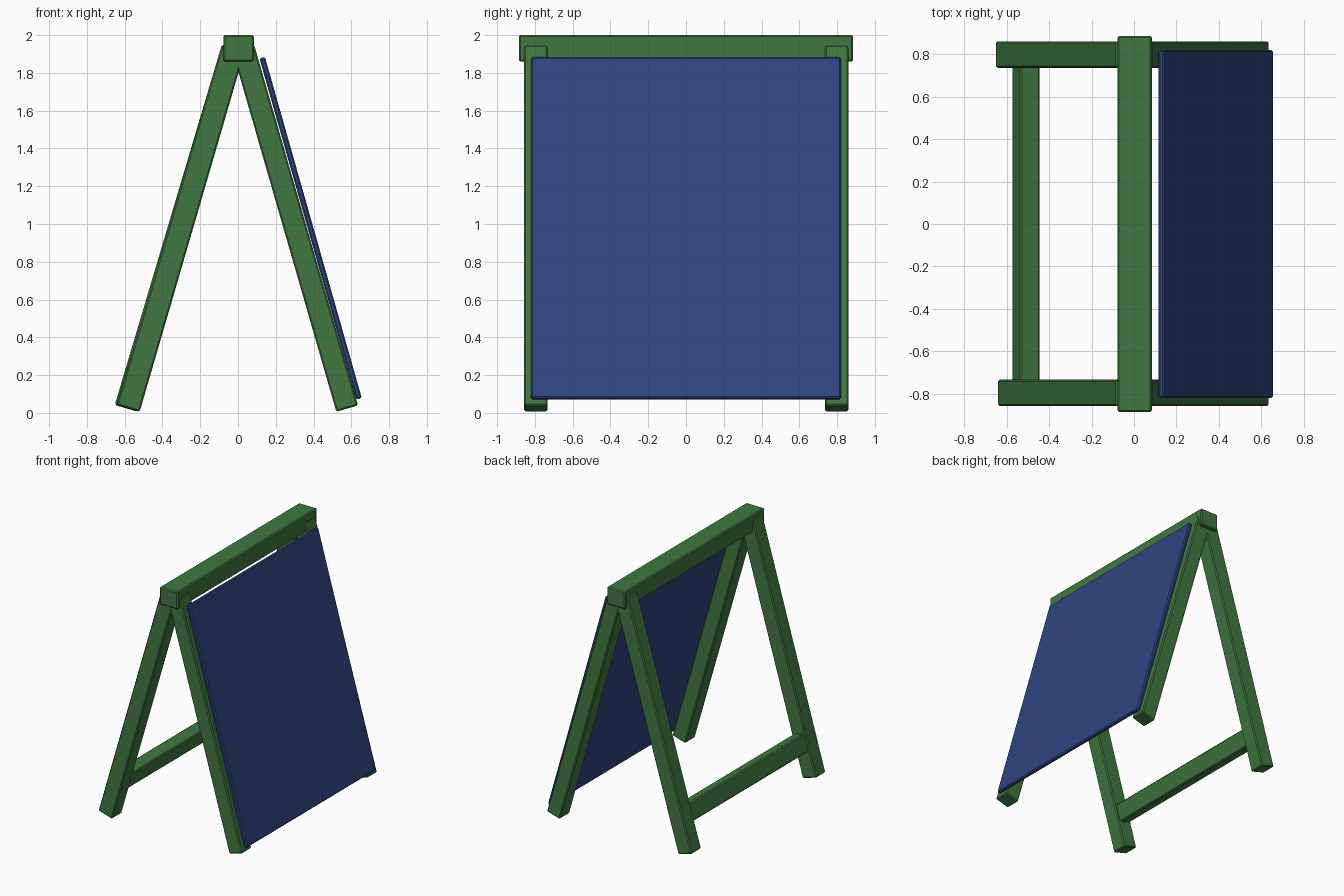
import bpy
from math import atan2
from mathutils import Vector

if "Cube" in bpy.data.objects:
    bpy.data.objects.remove(bpy.data.objects["Cube"])


def material(name, rgb):
    m = bpy.data.materials.new(name)
    m.diffuse_color = (*rgb, 1)
    m.use_nodes = True
    m.node_tree.nodes["Principled BSDF"].inputs["Base Color"].default_value = m.diffuse_color
    return m


green = material("green_paint", (0.05, 0.19, 0.05))
blue = material("blue_board", (0.028, 0.06, 0.22))


def plank(name, bottom, top, thick, y0, y1, mat, bevel=0.008):
    """Box whose long axis runs between two (x, z) points, spanning y0..y1."""
    a, b = Vector(bottom), Vector(top)
    d, c = b - a, (a + b) / 2
    bpy.ops.mesh.primitive_cube_add(size=1, location=(c.x, (y0 + y1) / 2, c.y))
    o = bpy.context.object
    o.name = name
    o.scale = (thick, y1 - y0, d.length)
    bpy.ops.object.transform_apply(location=False, rotation=False, scale=True)
    o.rotation_euler.y = atan2(d.x, d.y)
    o.data.materials.append(mat)
    m = o.modifiers.new("chamfer", "BEVEL")
    m.width = bevel
    m.segments = 1
    return o


# ridge beam
plank("top_beam", (0.003, 1.86), (0.003, 2.0), 0.162, -0.885, 0.885, green)

# legs: front and back frames, the far left leg splays slightly more
for side, y0, y1, splay in (("front", -0.857, -0.732, -0.581), ("back", 0.735, 0.860, -0.592)):
    plank(side + "_left_leg", (splay, 0.024), (-0.025, 1.932), 0.126, y0, y1, green)
    plank(side + "_right_leg", (0.578, 0.023), (0.028, 1.932), 0.12, y0, y1, green)

# cross brace between the left legs
plank("cross_brace", (-0.527, 0.22), (-0.488, 0.355), 0.097, -0.75, 0.75, green)

# sign board on the right legs
plank("sign_board", (0.641, 0.074), (0.128, 1.881), 0.03, -0.82, 0.82, blue)
